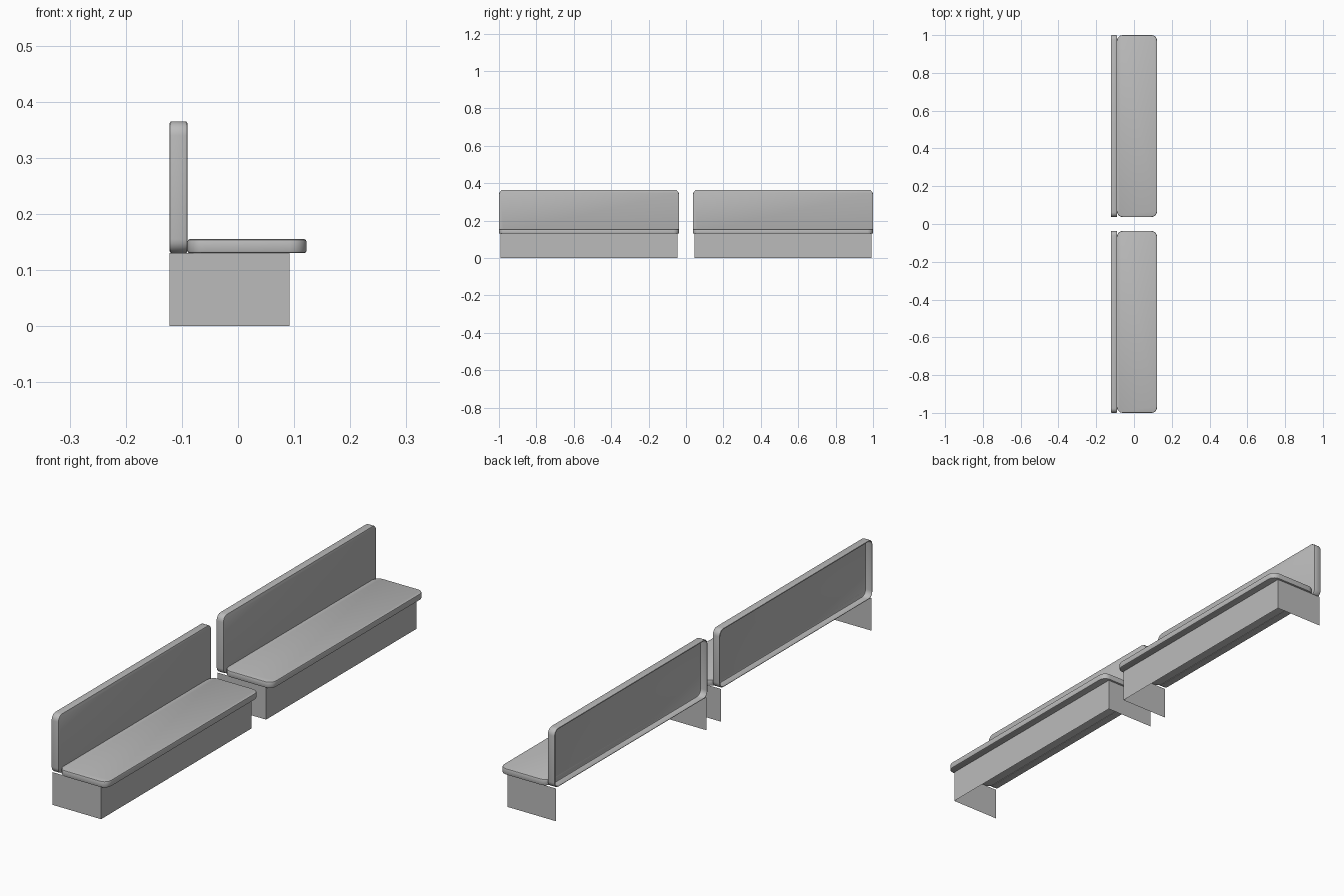
import bpy, bmesh, math
from mathutils import Vector

cube = bpy.data.objects.get("Cube")
if cube:
    bpy.data.objects.remove(cube, do_unlink=True)

GREY = (0.5, 0.5, 0.5, 1.0)
material = bpy.data.materials.new("plain grey")
material.use_nodes = True
material.diffuse_color = GREY
material.node_tree.nodes["Principled BSDF"].inputs["Base Color"].default_value = GREY


def box(low, high):
    """A box mesh spanning two opposite corners."""
    bm = bmesh.new()
    bmesh.ops.create_cube(bm, size=1)
    low, high = Vector(low), Vector(high)
    for v in bm.verts:
        v.co = (low + high) / 2 + v.co * (high - low)
    return bm


def remove_faces(bm, direction):
    """Open the box on the side that looks along a direction."""
    faces = [f for f in bm.faces if f.normal.dot(Vector(direction)) > 0.99]
    bmesh.ops.delete(bm, geom=faces, context='FACES')


def round_panel(bm, axis, radius, rim):
    """Round the four corners around an axis, then soften both rims."""
    def along(e):
        d = (e.verts[1].co - e.verts[0].co).normalized()
        return abs(d[axis])
    bmesh.ops.bevel(bm, geom=[e for e in bm.edges if along(e) > 0.9],
                    offset=radius, segments=5, profile=0.5, affect='EDGES')
    bm.normal_update()
    rims = [e for e in bm.edges if along(e) < 0.1]
    bmesh.ops.bevel(bm, geom=rims, offset=rim, segments=2, profile=0.5,
                    affect='EDGES')
    bm.normal_update()


def finish(bm, name, smooth=True):
    mesh = bpy.data.meshes.new(name)
    bm.to_mesh(mesh)
    bm.free()
    mesh.materials.append(material)
    obj = bpy.data.objects.new(name, mesh)
    bpy.context.collection.objects.link(obj)
    if smooth:
        bpy.ops.object.select_all(action='DESELECT')
        obj.select_set(True)
        bpy.context.view_layer.objects.active = obj
        bpy.ops.object.shade_smooth_by_angle(angle=math.radians(35))


for side, near, far in (("front", -1.0, -0.037), ("rear", 0.037, 1.0)):
    # Plinth: a front wall and two end walls, open elsewhere
    bm = box((-0.122, near + 0.008, 0), (0.092, far - 0.008, 0.13))
    bm.normal_update()
    for direction in ((-1, 0, 0), (0, 0, 1), (0, 0, -1)):
        remove_faces(bm, direction)
    finish(bm, side + "_bench_base", smooth=False)

    # Seat cushion
    bm = box((-0.09, near, 0.13), (0.122, far, 0.155))
    round_panel(bm, 2, 0.03, 0.004)
    finish(bm, side + "_bench_seat")

    # Backrest: a shell open at the wall side
    bm = box((-0.122, near, 0.13), (-0.09, far, 0.365))
    round_panel(bm, 0, 0.025, 0.004)
    remove_faces(bm, (-1, 0, 0))
    finish(bm, side + "_bench_backrest")
